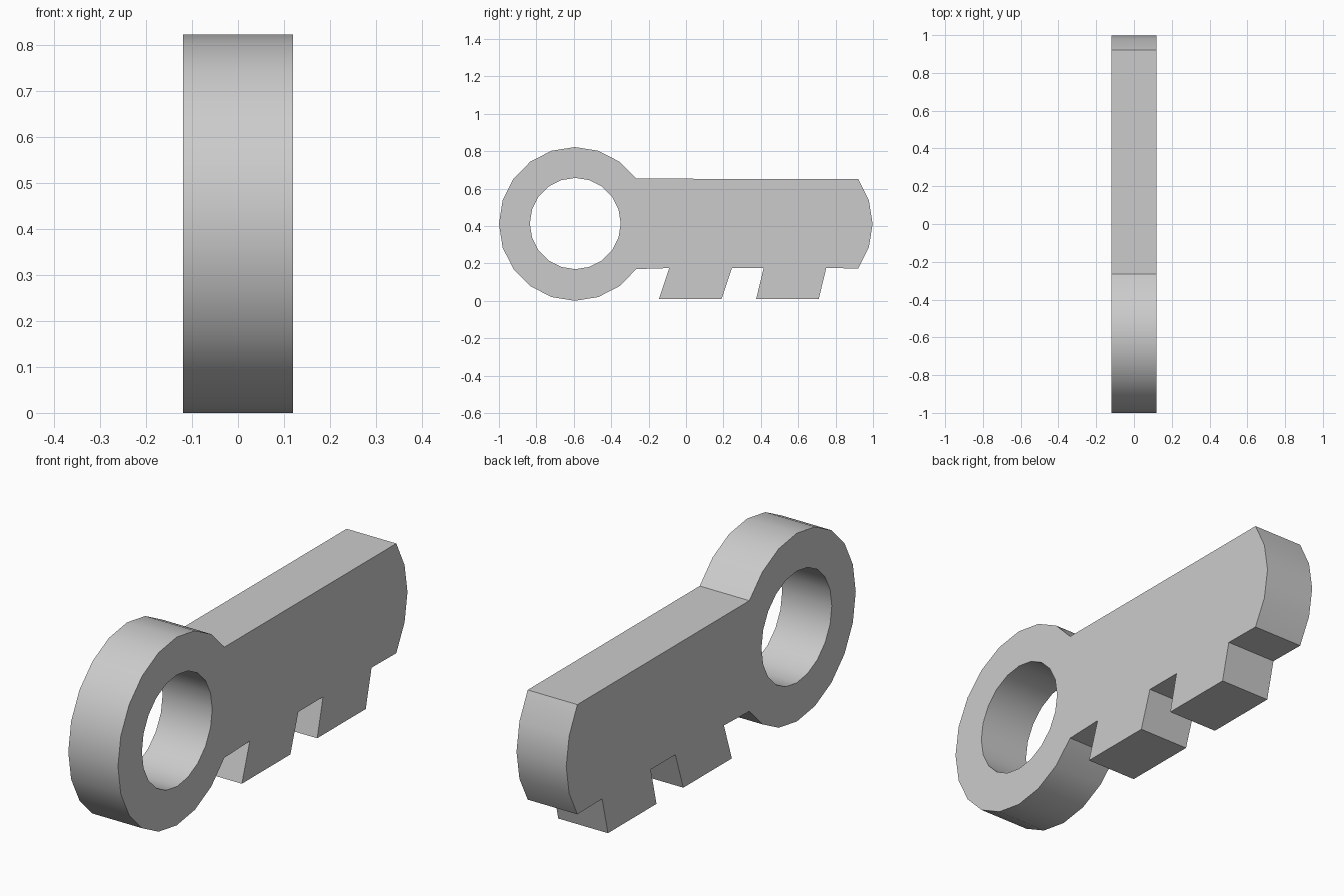
import bpy, bmesh
from math import cos, sin, radians
from mathutils import Matrix

if "Cube" in bpy.data.objects:
    bpy.data.objects.remove(bpy.data.objects["Cube"])

HALF = 0.12   # half thickness
MID = 0.411   # height of the long axis


def arc(cy, cz, ry, rz, start, steps, step=18):
    return [(cy + ry * cos(radians(start + i * step)),
             cz + rz * sin(radians(start + i * step))) for i in range(steps)]


# Bow: 20-sided rim from the upper blade joint round to the lower one
outline = arc(-0.594, MID, 0.406, 0.411, 36, 17)

# Bit: two slanted teeth along the lower edge
outline += [(-0.09, 0.175), (-0.145, 0.01), (0.19, 0.01), (0.245, 0.175),
            (0.415, 0.175), (0.375, 0.01), (0.71, 0.01), (0.75, 0.175)]

# Tip: shallow faceted end of the blade
outline += [(0.921, 0.173), (0.978, 0.286), (0.998, MID), (0.978, 0.536), (0.921, 0.652)]

# Hole through the bow
hole = arc(-0.592, 0.413, 0.243, 0.244, 0, 20)

# Filled profile extruded to full thickness
curve = bpy.data.curves.new("key_profile", 'CURVE')
curve.dimensions = '2D'
curve.fill_mode = 'BOTH'
curve.extrude = HALF
for pts in (outline, hole):
    s = curve.splines.new('POLY')
    s.points.add(len(pts) - 1)
    for p, (y, z) in zip(s.points, pts):
        p.co = (y, z, 0, 1)
    s.use_cyclic_u = True
profile = bpy.data.objects.new("key_profile", curve)
bpy.context.collection.objects.link(profile)
bpy.context.view_layer.update()
mesh = bpy.data.meshes.new_from_object(
    profile.evaluated_get(bpy.context.evaluated_depsgraph_get()))
bpy.data.objects.remove(profile)

# Stand the profile up: drawn x -> y, drawn y -> z, thickness -> x
mesh.transform(Matrix(((0, 0, 1, 0), (1, 0, 0, 0), (0, 1, 0, 0), (0, 0, 0, 1))))
bm = bmesh.new()
bm.from_mesh(mesh)
bmesh.ops.remove_doubles(bm, verts=bm.verts, dist=0.0005)
bmesh.ops.recalc_face_normals(bm, faces=bm.faces)
bm.to_mesh(mesh)
bm.free()

key = bpy.data.objects.new("key", mesh)
bpy.context.collection.objects.link(key)
bpy.context.view_layer.objects.active = key
key.select_set(True)
bpy.ops.object.shade_smooth_by_angle(angle=radians(30))
